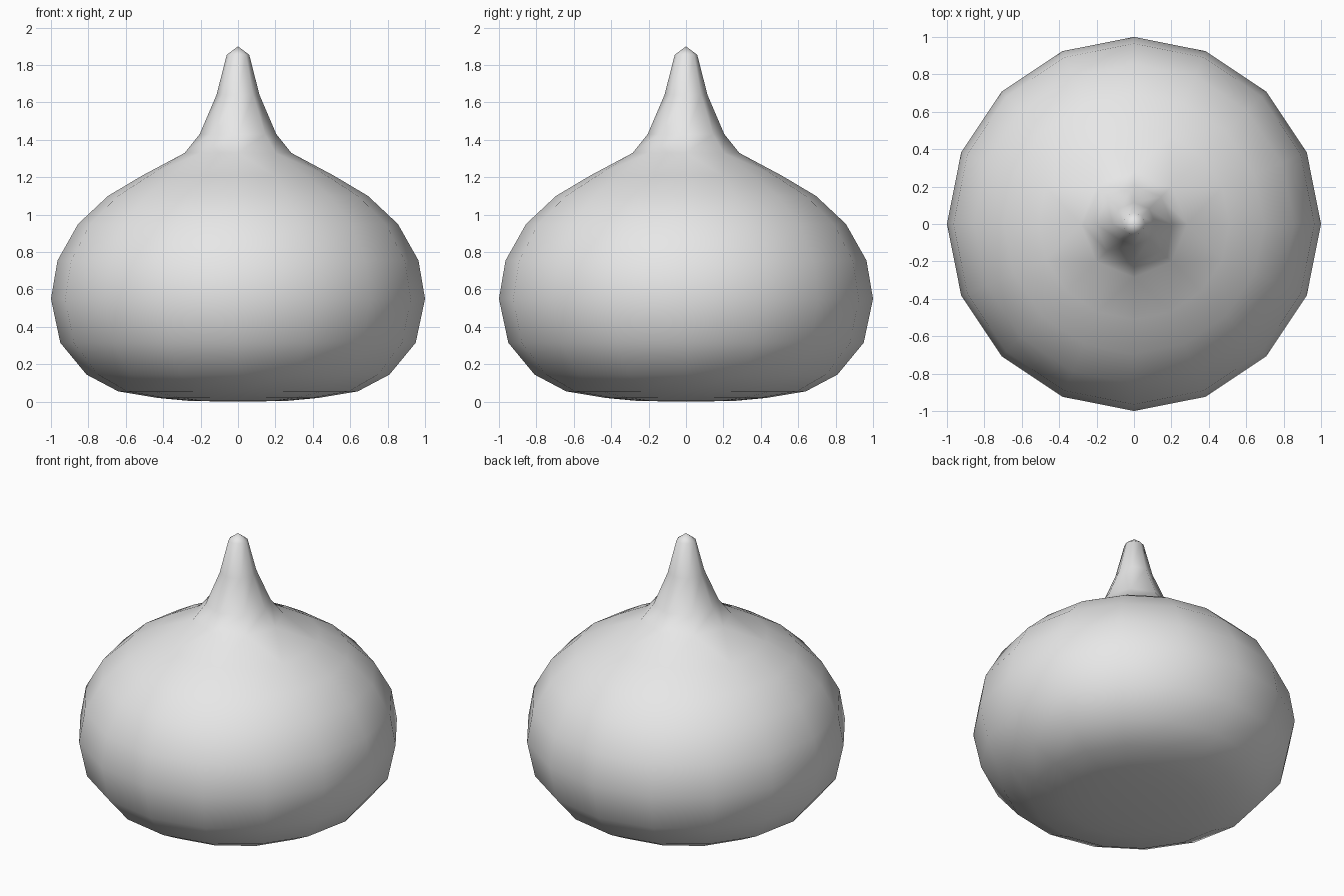
import bpy, bmesh, math

if "Cube" in bpy.data.objects:
    bpy.data.objects.remove(bpy.data.objects["Cube"])

# Single grey finish
grey = bpy.data.materials.new("light_grey")
grey.diffuse_color = (0.8, 0.8, 0.8, 1)
grey.use_nodes = True
grey.node_tree.nodes["Principled BSDF"].inputs["Base Color"].default_value = grey.diffuse_color

# Profile rings from base to tip: radius, height, sides
RINGS = [
    (0.26, 0.004, 8), (0.43, 0.02, 16), (0.64, 0.055, 16), (0.81, 0.145, 16),
    (0.95, 0.315, 16), (1.0, 0.55, 16), (0.965, 0.755, 16), (0.855, 0.95, 16),
    (0.695, 1.10, 16), (0.51, 1.21, 16), (0.285, 1.33, 8), (0.205, 1.43, 8),
    (0.115, 1.64, 8), (0.06, 1.855, 8),
]


def add_ring(bm, radius, z, sides):
    step = 2 * math.pi / sides
    return [bm.verts.new((radius * math.cos(i * step), radius * math.sin(i * step), z))
            for i in range(sides)]


def bridge(bm, a, b):
    """Join two rings; a ring may have twice the sides of its neighbour."""
    if len(a) == len(b):
        n = len(a)
        for i in range(n):
            j = (i + 1) % n
            bm.faces.new((a[i], a[j], b[j], b[i]))
        return
    fine, coarse = (a, b) if len(a) > len(b) else (b, a)
    n = len(coarse)
    for i in range(n):
        j = (i + 1) % n
        f0, f1, f2 = fine[2 * i], fine[2 * i + 1], fine[(2 * i + 2) % len(fine)]
        bm.faces.new((f0, f1, coarse[i]))
        bm.faces.new((f1, coarse[j], coarse[i]))
        bm.faces.new((f1, f2, coarse[j]))


def cap(bm, ring, z):
    centre = bm.verts.new((0, 0, z))
    for i in range(len(ring)):
        bm.faces.new((ring[i], ring[(i + 1) % len(ring)], centre))


# Bulbous body with its narrow neck as one continuous surface
bm = bmesh.new()
rings = [add_ring(bm, *r) for r in RINGS]
for lower, upper in zip(rings, rings[1:]):
    bridge(bm, lower, upper)
cap(bm, rings[0], 0.0)
cap(bm, rings[-1], 1.9)
bmesh.ops.recalc_face_normals(bm, faces=bm.faces[:])
for f in bm.faces:
    f.smooth = True

mesh = bpy.data.meshes.new("bulb_body")
bm.to_mesh(mesh)
bm.free()
mesh.materials.append(grey)
bpy.context.collection.objects.link(bpy.data.objects.new("bulb_body", mesh))
